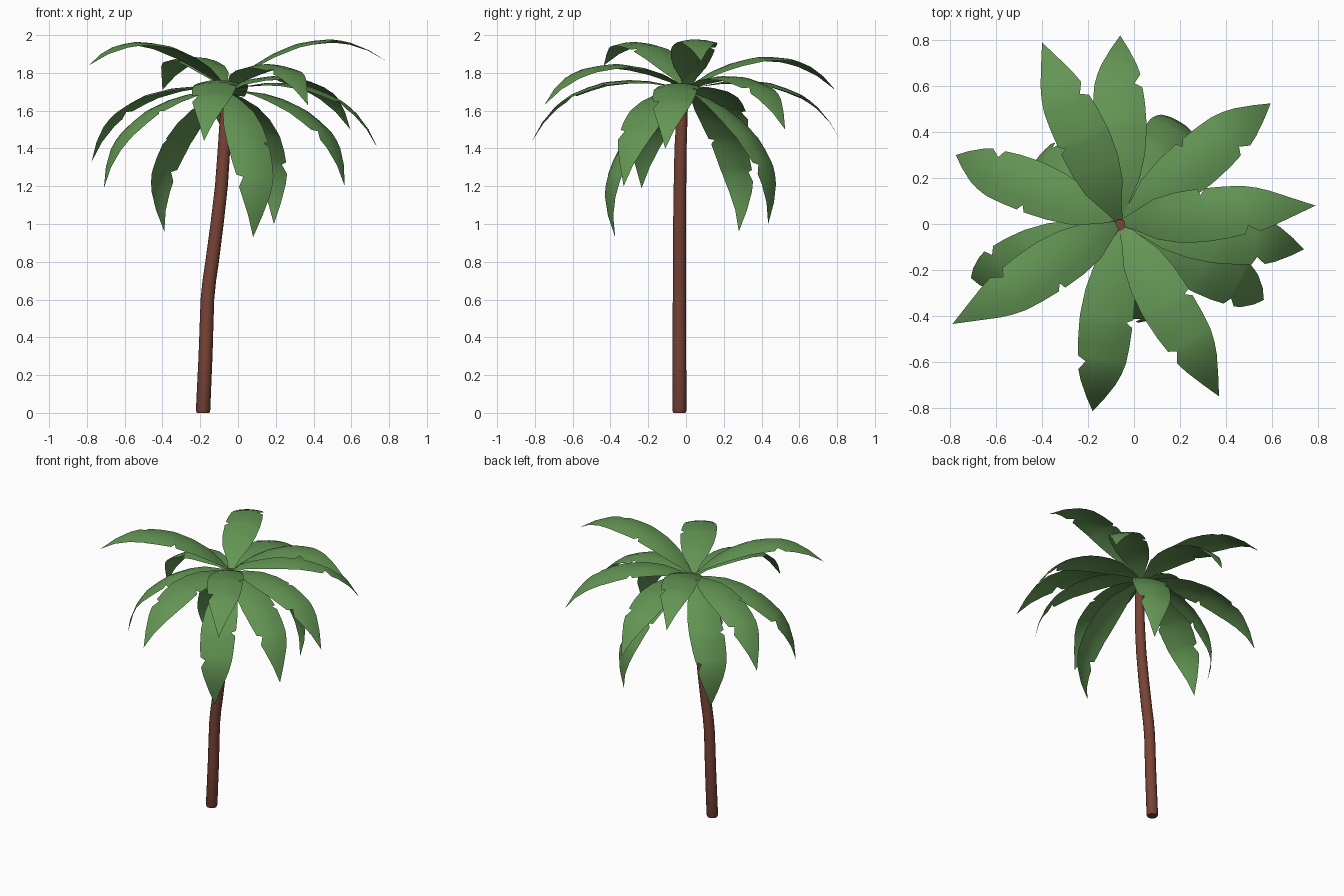
import bpy, bmesh, math
from mathutils import Vector

if "Cube" in bpy.data.objects:
    bpy.data.objects.remove(bpy.data.objects["Cube"])


def material(name, rgb):
    m = bpy.data.materials.new(name)
    m.diffuse_color = (*rgb, 1)
    m.use_nodes = True
    m.node_tree.nodes["Principled BSDF"].inputs["Base Color"].default_value = m.diffuse_color
    return m


BARK = material("bark_brown", (0.19, 0.056, 0.037))
LEAF = material("leaf_green", (0.125, 0.30, 0.088))


def finish(bm, name, mat):
    me = bpy.data.meshes.new(name)
    bm.to_mesh(me)
    bm.free()
    me.materials.append(mat)
    ob = bpy.data.objects.new(name, me)
    bpy.context.collection.objects.link(ob)
    bpy.context.view_layer.objects.active = ob
    ob.select_set(True)
    bpy.ops.object.shade_smooth_by_angle(angle=math.radians(50))
    ob.select_set(False)
    return ob


# Trunk: rings swept along a gently bent path (x, y, z, radius)
path = [(-.185, -.035, 0, .033), (-.185, -.035, .012, .038), (-.172, -.035, .3, .037),
        (-.162, -.035, .6, .036), (-.152, -.035, .7, .036), (-.137, -.035, .8, .036),
        (-.111, -.034, 1.0, .035), (-.088, -.032, 1.2, .034), (-.074, -.029, 1.4, .033),
        (-.064, -.02, 1.6, .03), (-.06, -.005, 1.72, .026)]
N = 14
bm = bmesh.new()
rings = [[bm.verts.new((x + r * math.cos(i * math.tau / N), y + r * math.sin(i * math.tau / N), z))
          for i in range(N)] for x, y, z, r in path]
for a, b in zip(rings, rings[1:]):
    for i in range(N):
        j = (i + 1) % N
        bm.faces.new((a[i], a[j], b[j], b[i]))
bm.faces.new(rings[0][::-1])
bm.faces.new(rings[-1])
finish(bm, "trunk", BARK)

# Frond: side view arch along the chord (distance, height), chord length 0.865
ARCH = [(0, 0), (.075, .058), (.19, .122), (.31, .163), (.42, .181), (.52, .179),
        (.61, .168), (.70, .13), (.79, .07), (.865, 0)]
# Outline (fraction of chord, left half width, right half width) with torn notches
OUTLINE = [(0, .012, .012), (.09, .045, .04), (.2, .09, .085), (.32, .11, .108),
           (.44, .118, .115), (.455, .09, .115), (.48, .118, .114), (.58, .118, .108),
           (.665, .114, .097), (.685, .111, .062), (.74, .10, .088), (.80, .082, .072),
           (.90, .042, .037)]


def arch(u):
    for (u0, v0), (u1, v1) in zip(ARCH, ARCH[1:]):
        if u <= u1:
            return v0 + (v1 - v0) * (u - u0) / (u1 - u0)
    return 0.0


def frond(name, tip):
    base = Vector((-.06, .005, 1.70))
    chord = Vector(tip) - base
    s = chord.length / .865
    along = chord.normalized()
    left = Vector((-along.y, along.x, 0)).normalized()
    up = along.cross(left)

    def point(u, w, drop):
        return base + along * u * s + left * w + up * (arch(u) * s - drop)

    bm = bmesh.new()
    rows = []
    for t, wl, wr in OUTLINE:
        u = t * .865
        ws = (wl, wl / 2, 0, -wr / 2, -wr)
        rows.append([bm.verts.new(point(u, w, 1.5 * w * w)) for w in ws])
    for a, b in zip(rows, rows[1:]):
        for i in range(4):
            bm.faces.new((a[i], a[i + 1], b[i + 1], b[i]))
    end = bm.verts.new(tip)
    for i in range(4):
        bm.faces.new((rows[-1][i], rows[-1][i + 1], end))
    finish(bm, name, LEAF)


# Crown: the same frond aimed at each tip, from high to drooping
TIPS = [(.79, .08, 1.86), (-.79, -.435, 1.84), (-.40, .79, 1.71), (.37, -.75, 1.63),
        (.595, .525, 1.50), (-.18, -.815, 1.44), (-.06, .82, 1.44), (.74, -.11, 1.40),
        (-.775, .30, 1.33), (.565, -.33, 1.20), (-.71, -.235, 1.19),
        (.19, .435, 1.0), (-.39, .28, .96), (.08, -.375, .93)]
for k, tip in enumerate(TIPS):
    frond(f"frond_{k + 1}", tip)
